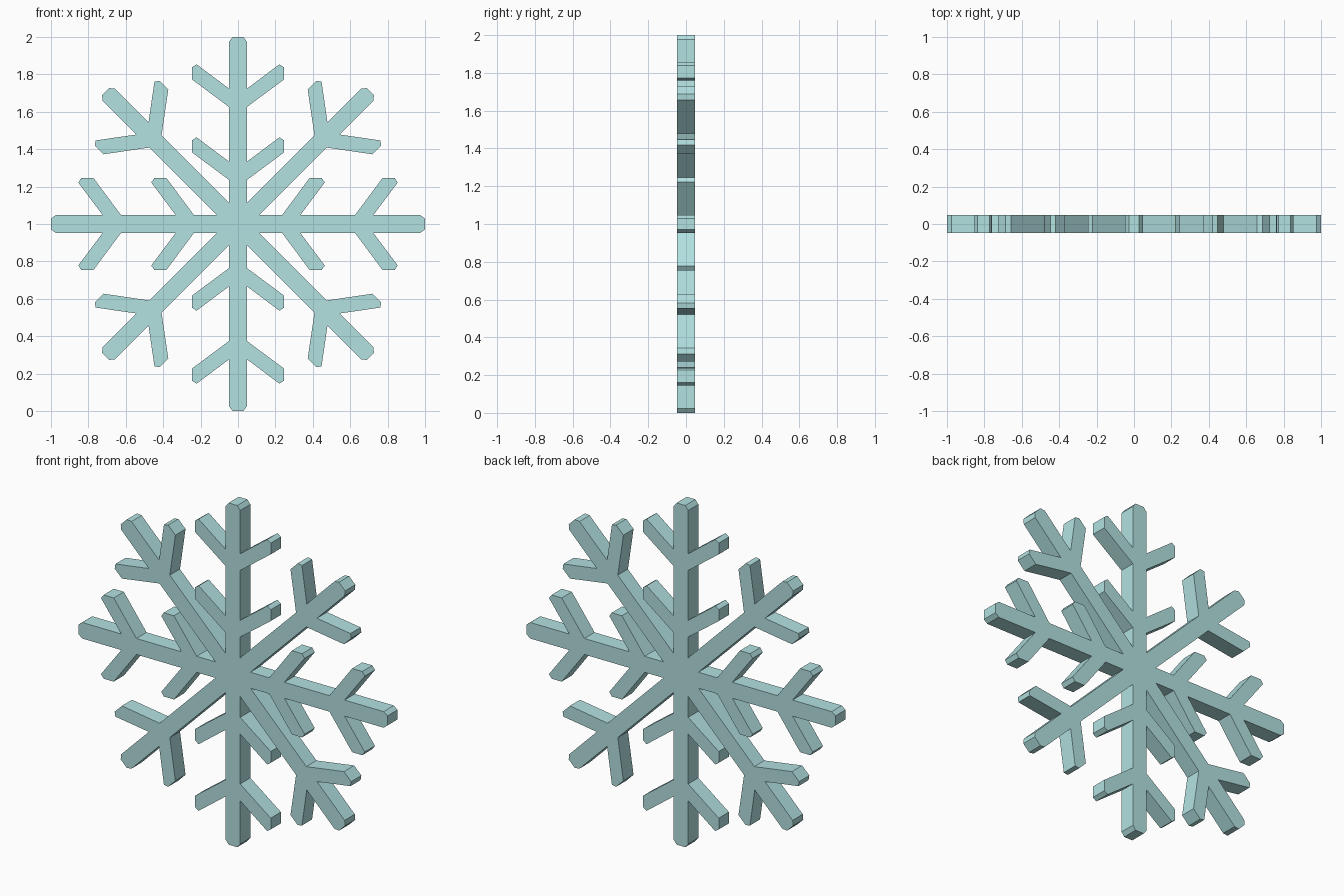
import bpy, bmesh, math

if "Cube" in bpy.data.objects:
    bpy.data.objects.remove(bpy.data.objects["Cube"])

HALF = 0.047                                  # half width of an arm, half thickness
ROOT = HALF / math.tan(math.radians(22.5))    # where neighbouring arms meet


def branch(u):
    """Side branch on one edge of an arm: (distance along arm, sideways offset)."""
    return [(u, HALF), (u + 0.147, 0.245), (u + 0.213, 0.245),
            (u + 0.229, 0.222), (u + 0.098, HALF)]


def arm(branches):
    """Closed-side outline of one arm, mirrored about its axis."""
    side = [(ROOT, HALF)]
    for u in branches:
        side += branch(u)
    side += [(0.976, HALF), (1.0, 0.028)]
    right = [(u, -v) for u, v in side]
    return right + side[:0:-1]                # skip root shared with the next arm


# Outline: long arms with two branch pairs alternate with diagonal arms with one
outline = []
for i in range(8):
    a = i * math.pi / 4
    for u, v in arm([0.625] if i % 2 else [0.235, 0.625]):
        outline.append((u * math.cos(a) - v * math.sin(a),
                        u * math.sin(a) + v * math.cos(a)))

# Snowflake plate, extruded from front to back
bm = bmesh.new()
face = bm.faces.new([bm.verts.new((x, -HALF, z + 1)) for x, z in outline])
ext = bmesh.ops.extrude_face_region(bm, geom=[face], use_keep_orig=True)
bmesh.ops.translate(bm, vec=(0, 2 * HALF, 0),
                    verts=[g for g in ext["geom"] if isinstance(g, bmesh.types.BMVert)])
bmesh.ops.recalc_face_normals(bm, faces=bm.faces)
mesh = bpy.data.meshes.new("snowflake")
bm.to_mesh(mesh)
bm.free()

ice = bpy.data.materials.new("ice")
ice.diffuse_color = (0.45, 0.75, 0.75, 1)
ice.use_nodes = True
ice.node_tree.nodes["Principled BSDF"].inputs["Base Color"].default_value = ice.diffuse_color
mesh.materials.append(ice)
snowflake = bpy.data.objects.new("snowflake", mesh)
bpy.context.collection.objects.link(snowflake)
